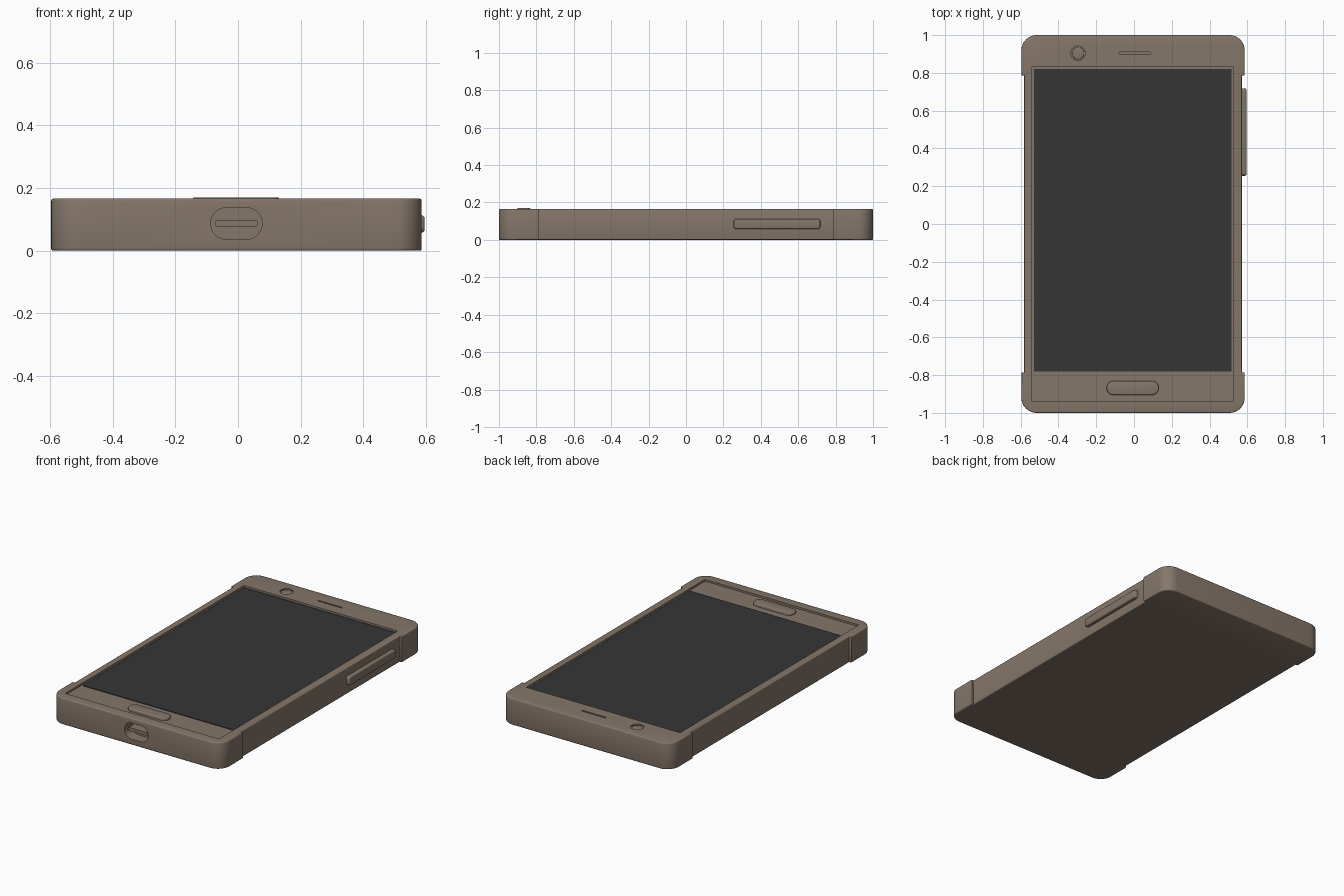
import bpy, bmesh, math
from mathutils import Matrix

if "Cube" in bpy.data.objects:
    bpy.data.objects.remove(bpy.data.objects["Cube"])

CX = -0.005          # body centre; the side key shifts it off x = 0
TOP = 0.166

FLAT = Matrix.Identity(3)                              # profile seen from above
SIDE = Matrix(((0, 0, 1), (1, 0, 0), (0, 1, 0)))       # profile on the +x side
FRONT = Matrix(((1, 0, 0), (0, 0, -1), (0, 1, 0)))     # profile on the -y side


def material(name, colour):
    m = bpy.data.materials.new(name)
    m.diffuse_color = (*colour, 1)
    m.use_nodes = True
    m.node_tree.nodes["Principled BSDF"].inputs["Base Color"].default_value = m.diffuse_color
    return m


BROWN = material("brown_shell", (0.235, 0.184, 0.144))
DARK = material("dark_glass", (0.037, 0.037, 0.037))


def arc(cx, cy, r, a0, n=8):
    return [(cx + r * math.cos(math.radians(a0 + 90 * i / n)),
             cy + r * math.sin(math.radians(a0 + 90 * i / n))) for i in range(n + 1)]


def rounded_rect(x0, x1, y0, y1, r):
    if r == 0:
        return [(x0, y0), (x1, y0), (x1, y1), (x0, y1)]
    pts = (arc(x1 - r, y1 - r, r, 0) + arc(x0 + r, y1 - r, r, 90)
           + arc(x0 + r, y0 + r, r, 180) + arc(x1 - r, y0 + r, r, 270))
    return pts


def prism(name, pts, w0, w1, rot=FLAT, bevel=0.0, both=False, mat=BROWN):
    """Extrude a profile from w0 to w1, rounding the far (or both) cap edges."""
    bm = bmesh.new()
    bottom = bm.faces.new([bm.verts.new((x, y, w0)) for x, y in pts])
    ext = bmesh.ops.extrude_face_region(bm, geom=[bottom], use_keep_orig=True)
    new = [v for v in ext["geom"] if isinstance(v, bmesh.types.BMVert)]
    bmesh.ops.translate(bm, verts=new, vec=(0, 0, w1 - w0))
    bmesh.ops.remove_doubles(bm, verts=bm.verts, dist=1e-5)
    bmesh.ops.recalc_face_normals(bm, faces=bm.faces)
    if bevel:
        levels = (w0, w1) if both else (w1,)
        edges = [e for e in bm.edges
                 if any(all(abs(v.co.z - w) < 1e-6 for v in e.verts) for w in levels)]
        bmesh.ops.bevel(bm, geom=edges, offset=bevel, segments=3,
                        profile=0.5, affect='EDGES')
    bmesh.ops.transform(bm, matrix=rot.to_4x4(), verts=bm.verts)
    me = bpy.data.meshes.new(name)
    bm.to_mesh(me)
    bm.free()
    me.materials.append(mat)
    ob = bpy.data.objects.new(name, me)
    bpy.context.collection.objects.link(ob)
    return ob


def activate(ob):
    bpy.ops.object.select_all(action='DESELECT')
    ob.select_set(True)
    bpy.context.view_layer.objects.active = ob


def cut(target, cutter):
    mod = target.modifiers.new("cut", 'BOOLEAN')
    mod.operation, mod.solver, mod.object = 'DIFFERENCE', 'EXACT', cutter
    activate(target)
    bpy.ops.object.modifier_apply(modifier=mod.name)
    bpy.data.objects.remove(cutter)


# Body: wide rounded end caps with a slightly narrower waist
W, WAIST, R, STEP = 0.591, 0.577, 0.08, 0.785
quarter = [(WAIST, STEP), (W, STEP)] + arc(W - R, 1 - R, R, 0)
right_top = quarter
left_top = [(-x, y) for x, y in reversed(quarter)]
outline = right_top + left_top
outline += [(-x, -y) for x, y in outline]
body = prism("phone_body", [(x + CX, y) for x, y in outline], 0, TOP,
             bevel=0.007, both=True)

# Recesses: front panel, camera, earpiece slot and charging port
cut(body, prism("panel_cut", rounded_rect(-0.54, 0.526, -0.94, 0.83, 0), 0.154, 0.25))
cut(body, prism("camera_cut", rounded_rect(-0.334, -0.258, 0.866, 0.942, 0.038), 0.158, 0.25))
cut(body, prism("earpiece_cut", rounded_rect(-0.08, 0.09, 0.90, 0.91, 0.005), 0.15, 0.25))
cut(body, prism("port_cut", rounded_rect(-0.087, 0.077, 0.036, 0.137, 0.05), 0.93, 1.1, FRONT))

parts = [
    body,
    # Front panel details
    prism("screen", rounded_rect(-0.53, 0.516, -0.78, 0.82, 0), 0.15, 0.158, mat=DARK),
    prism("home_button", rounded_rect(-0.145, 0.131, -0.905, -0.83, 0.037), 0.15, 0.17,
          bevel=0.006),
    prism("camera_lens", rounded_rect(-0.328, -0.264, 0.872, 0.936, 0.032), 0.15, 0.162,
          bevel=0.003),
    # Edge details
    prism("volume_key", rounded_rect(0.255, 0.718, 0.058, 0.112, 0.014), 0.55, 0.595, SIDE,
          bevel=0.008),
    prism("port_tongue", rounded_rect(-0.074, 0.064, 0.077, 0.097, 0.009), 0.92, 0.985, FRONT),
]

for ob in parts:
    activate(ob)
    bpy.ops.object.shade_smooth_by_angle(angle=math.radians(35))
